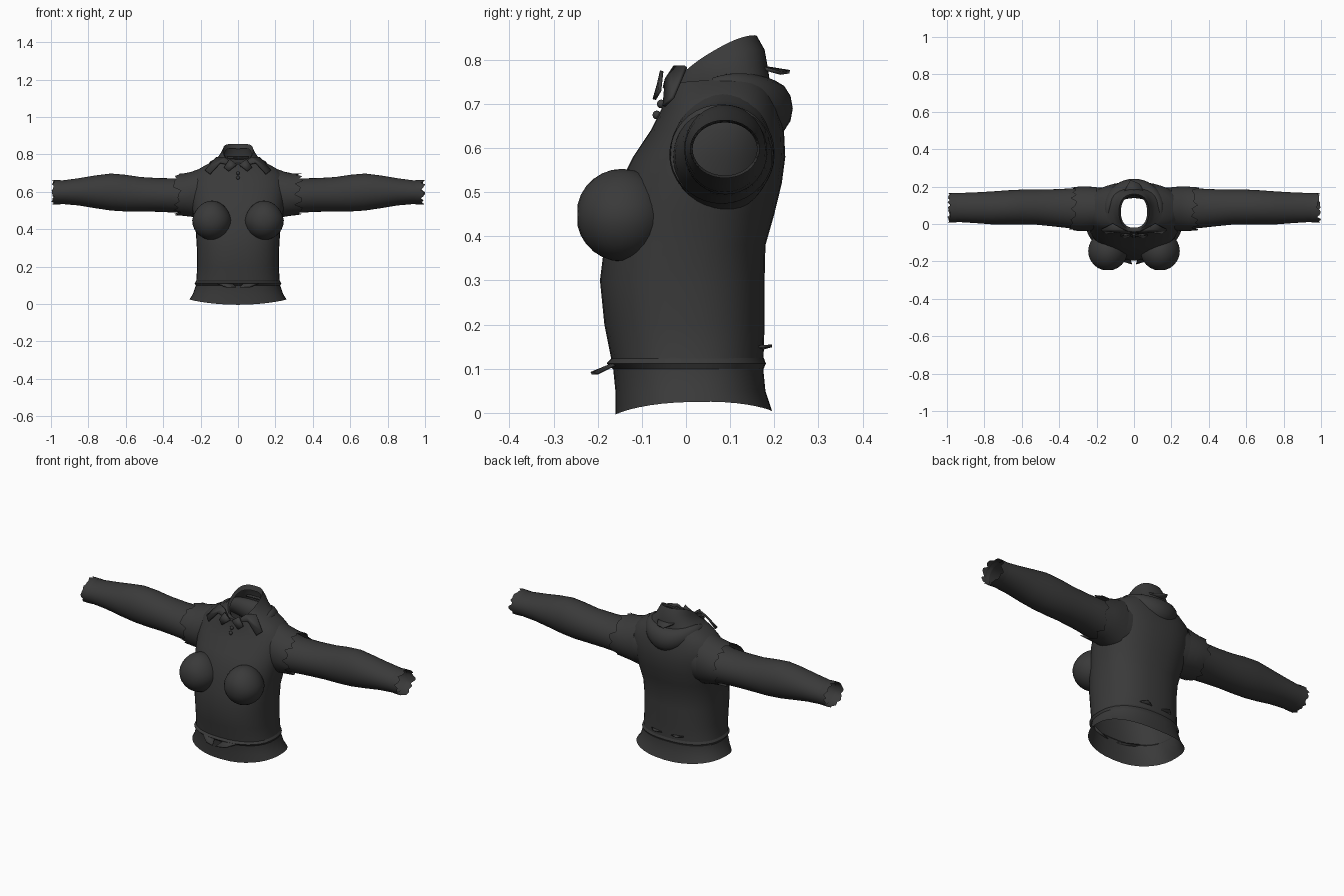
import bpy, bmesh, math, random
from mathutils import Vector

random.seed(4)
cube = bpy.data.objects.get("Cube")
if cube:
    bpy.data.objects.remove(cube)

cloth = bpy.data.materials.new("charcoal cloth")
cloth.use_nodes = True
COLOR = (0.042, 0.042, 0.042, 1)
cloth.diffuse_color = COLOR
bsdf = cloth.node_tree.nodes["Principled BSDF"]
bsdf.inputs["Base Color"].default_value = COLOR
bsdf.inputs["Roughness"].default_value = 0.9
SEG = 36


def finish(name, bm, angle=40):
    bmesh.ops.recalc_face_normals(bm, faces=bm.faces)
    mesh = bpy.data.meshes.new(name)
    bm.to_mesh(mesh)
    bm.free()
    mesh.materials.append(cloth)
    ob = bpy.data.objects.new(name, mesh)
    bpy.context.collection.objects.link(ob)
    bpy.ops.object.select_all(action="DESELECT")
    bpy.context.view_layer.objects.active = ob
    ob.select_set(True)
    bpy.ops.object.shade_smooth_by_angle(angle=math.radians(angle))
    return ob


def loft(name, rings, closed=True):
    """Skin a list of point rings, leaving both ends open."""
    bm = bmesh.new()
    rows = [[bm.verts.new(p) for p in ring] for ring in rings]
    n = len(rows[0])
    for a, b in zip(rows, rows[1:]):
        for i in range(n if closed else n - 1):
            j = (i + 1) % n
            bm.faces.new((a[i], a[j], b[j], b[i]))
    return finish(name, bm)


def signed_pow(v, p):
    return math.copysign(abs(v) ** p, v)


def body_ring(z, half, front, back, tilt=0, lift=0):
    """Horizontal rounded ring; tilt raises the back, lift raises the sides."""
    pts = []
    for i in range(SEG):
        t = math.tau * i / SEG
        c, s = signed_pow(math.cos(t), 0.85), signed_pow(math.sin(t), 0.85)
        pts.append((half * c, (front + back) / 2 + (back - front) / 2 * s,
                    z + tilt * s + lift * c * c))
    return pts


def arm_ring(side, x, y, z, ry, rz, rag=0):
    pts = []
    for i in range(SEG):
        t = math.tau * i / SEG
        pts.append((side * (x + random.uniform(-rag, rag)),
                    y + ry * math.cos(t), z + rz * math.sin(t)))
    return pts


def plate(name, points, thick=0.008):
    bm = bmesh.new()
    bm.faces.new([bm.verts.new(p) for p in points])
    ob = finish(name, bm)
    mod = ob.modifiers.new("thickness", "SOLIDIFY")
    mod.thickness = thick
    mod.offset = 0
    return ob


# Torso with flared hem, open at waist and neck
loft("torso", [body_ring(*r) for r in (
    (0.0, 0.26, -0.16, 0.195, 0.004, 0.025),
    (0.05, 0.243, -0.16, 0.18),
    (0.10, 0.225, -0.165, 0.175),
    (0.20, 0.218, -0.185, 0.178),
    (0.30, 0.22, -0.195, 0.178),
    (0.38, 0.225, -0.185, 0.18),
    (0.45, 0.235, -0.17, 0.2),
    (0.52, 0.248, -0.15, 0.217),
    (0.58, 0.255, -0.12, 0.225),
    (0.64, 0.26, -0.08, 0.222),
    (0.69, 0.245, -0.055, 0.21),
    (0.725, 0.205, -0.045, 0.2),
    (0.75, 0.15, -0.042, 0.19, 0.005, 0.005))])

# Standing collar, low in front and high behind
loft("neck_collar", [body_ring(*r) for r in (
    (0.745, 0.155, -0.042, 0.19, 0.005, 0.005),
    (0.765, 0.113, -0.042, 0.185, 0.02, 0.01),
    (0.785, 0.092, -0.035, 0.178, 0.038, 0.018),
    (0.80, 0.08, -0.03, 0.16, 0.055, 0.022),
    (0.785, 0.07, -0.02, 0.15, 0.045, 0.02))])

# Waist seam fold
loft("waist_fold", [body_ring(*r) for r in (
    (0.125, 0.222, -0.168, 0.176),
    (0.112, 0.232, -0.18, 0.181),
    (0.10, 0.226, -0.166, 0.176))])

# Sleeve stations along the arm: x, y, z, y radius, z radius
SLEEVE = ((0.17, 0.085, 0.585, 0.11, 0.125), (0.24, 0.083, 0.58, 0.112, 0.11),
          (0.32, 0.083, 0.58, 0.108, 0.092), (0.42, 0.086, 0.583, 0.1, 0.09),
          (0.52, 0.09, 0.587, 0.094, 0.092), (0.6, 0.09, 0.593, 0.094, 0.098),
          (0.68, 0.088, 0.599, 0.092, 0.099), (0.76, 0.086, 0.6, 0.088, 0.088),
          (0.85, 0.087, 0.6, 0.082, 0.073), (0.93, 0.088, 0.598, 0.078, 0.064),
          (0.975, 0.088, 0.597, 0.076, 0.063))

for side, label in ((1, "left"), (-1, "right")):
    loft(label + "_sleeve", [arm_ring(side, *s) for s in SLEEVE])
    # Cuff with a worn edge, turned back inside
    loft(label + "_cuff", [arm_ring(side, 0.95, 0.088, 0.598, 0.079, 0.065),
                           arm_ring(side, 0.988, 0.088, 0.598, 0.079, 0.066, 0.012),
                           arm_ring(side, 0.95, 0.088, 0.598, 0.073, 0.06)])
    # Ragged shoulder cap over the sleeve
    loft(label + "_shoulder_cap", [
        arm_ring(side, 0.20, 0.083, 0.59, 0.114, 0.135),
        arm_ring(side, 0.25, 0.082, 0.587, 0.119, 0.12),
        arm_ring(side, 0.29, 0.081, 0.585, 0.119, 0.113, 0.008),
        arm_ring(side, 0.325, 0.081, 0.587, 0.116, 0.112, 0.024)])

    # Bust
    bm = bmesh.new()
    bmesh.ops.create_uvsphere(bm, u_segments=24, v_segments=14, radius=1)
    for v in bm.verts:
        x, y, z = v.co
        taper = 1 - 0.12 * max(z, 0)
        v.co = Vector((side * (0.14 + 0.105 * x * taper),
                       -0.145 + 0.104 * max(y, -0.97), 0.448 + 0.105 * z))
    finish(label + "_bust", bm)

    # Pointed collar flaps
    plate(label + "_collar_flap", [(side * x, y, z) for x, y, z in (
        (0.015, -0.05, 0.735), (0.07, -0.025, 0.785), (0.115, 0.0, 0.785),
        (0.175, -0.03, 0.715), (0.15, -0.05, 0.695), (0.095, -0.045, 0.755))])
    plate(label + "_collar_point", [(side * x, y, z) for x, y, z in (
        (0.005, -0.062, 0.745), (0.045, -0.055, 0.775),
        (0.075, -0.06, 0.73), (0.05, -0.072, 0.71))])
    # Loose folds at the waist
    plate(label + "_front_tie", [(side * x, y, z) for x, y, z in (
        (0.15, -0.13, 0.125), (0.03, -0.165, 0.11), (0.01, -0.215, 0.09),
        (0.06, -0.2, 0.09))], 0.006)
    plate(label + "_back_fold", [(side * x, y, z) for x, y, z in (
        (0.02, 0.17, 0.145), (0.1, 0.165, 0.15), (0.07, 0.195, 0.152))], 0.006)

# Draped hood resting on the upper back
hood = []
for i in range(25):
    t = math.pi * i / 24
    s = math.sin(t)
    centre = Vector((0.14 * math.cos(t), 0.06 + 0.13 * s, 0.742 - 0.052 * s * s))
    out = Vector((math.cos(t), s, 0))
    r = 0.014 + 0.038 * s
    hood.append([centre + out * r * math.cos(a) + Vector((0, 0, 1.25 * r * math.sin(a)))
                 for a in [math.tau * k / 14 for k in range(14)]])
loft("hood_drape", hood)

# Hood opening crease behind the collar
plate("hood_tip", [(-0.06, 0.16, 0.785), (0.06, 0.16, 0.785),
                   (0.03, 0.215, 0.77), (-0.02, 0.235, 0.773)])

# Small buttons below the collar
for z, y in ((0.70, -0.056), (0.675, -0.066)):
    bm = bmesh.new()
    bmesh.ops.create_uvsphere(bm, u_segments=10, v_segments=6, radius=0.01)
    bmesh.ops.translate(bm, vec=(0, y, z), verts=bm.verts)
    finish("button", bm)
